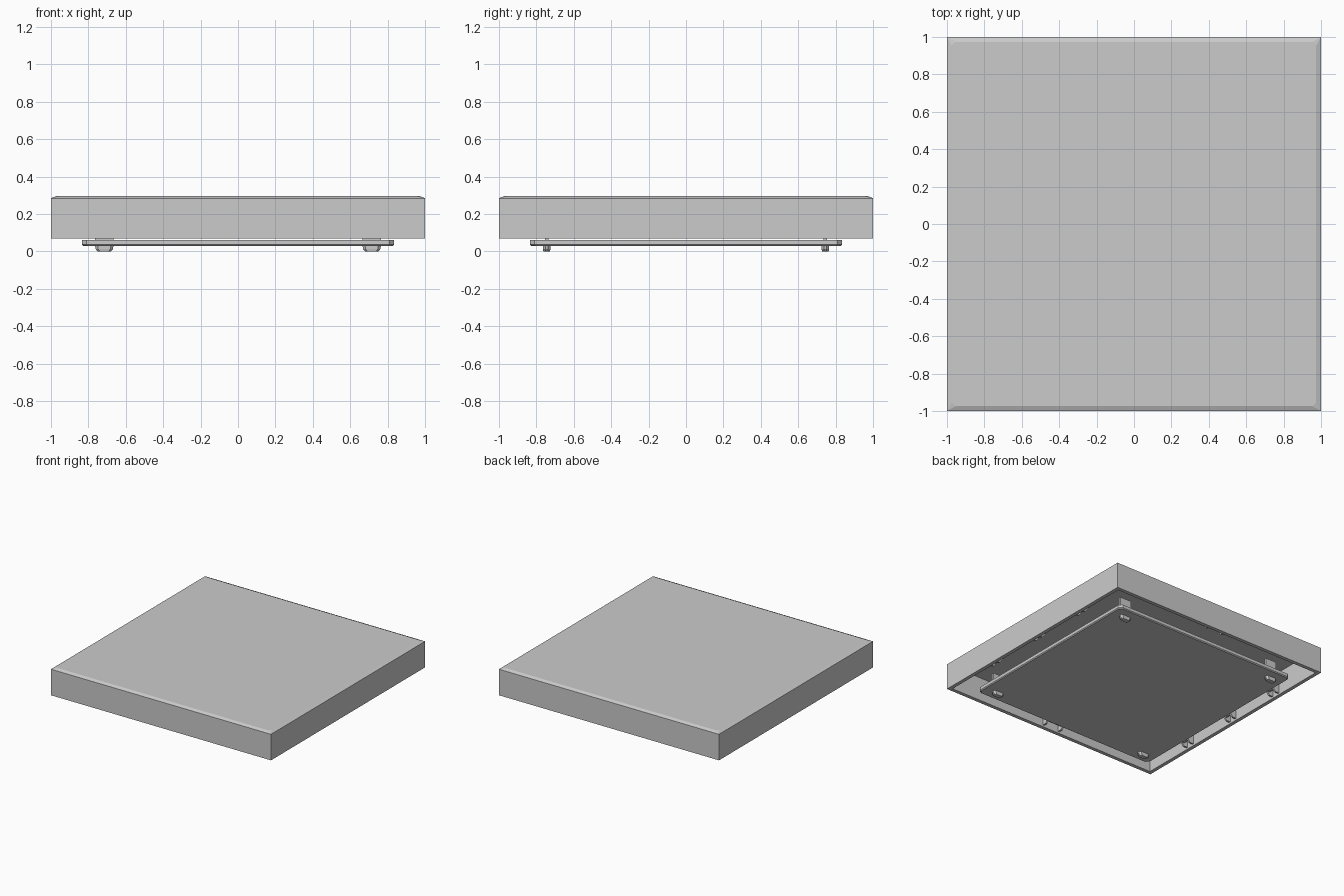
import bpy
import bmesh

cube = bpy.data.objects.get("Cube")
if cube:
    bpy.data.objects.remove(cube, do_unlink=True)

grey = bpy.data.materials.new("plain_grey")
grey.use_nodes = True
COLOR = (0.6, 0.6, 0.6, 1)
grey.diffuse_color = COLOR
grey.node_tree.nodes["Principled BSDF"].inputs["Base Color"].default_value = COLOR


def finish(name, bm):
    bmesh.ops.remove_doubles(bm, verts=bm.verts, dist=1e-5)
    bmesh.ops.recalc_face_normals(bm, faces=bm.faces)
    mesh = bpy.data.meshes.new(name)
    bm.to_mesh(mesh)
    bm.free()
    mesh.materials.append(grey)
    obj = bpy.data.objects.new(name, mesh)
    bpy.context.collection.objects.link(obj)
    return obj


def stack(name, rings, center=(0, 0)):
    """Loft cut-corner rectangles (half x, half y, corner cut, z), capped at both ends."""
    bm = bmesh.new()
    loops = []
    for hx, hy, c, z in rings:
        pts = []
        for sx, sy in ((1, 1), (-1, 1), (-1, -1), (1, -1)):
            pair = [(sx * hx, sy * (hy - c)), (sx * (hx - c), sy * hy)]
            pts += pair if sx * sy > 0 else pair[::-1]
        loops.append([bm.verts.new((center[0] + x, center[1] + y, z)) for x, y in pts])
    for a, b in zip(loops, loops[1:]):
        for i in range(len(a)):
            j = (i + 1) % len(a)
            bm.faces.new((a[i], a[j], b[j], b[i]))
    bm.faces.new(loops[0])
    bm.faces.new(loops[-1])
    return finish(name, bm)


def box(name, center, size):
    x, y, z = center
    w, d, h = (s / 2 for s in size)
    return stack(name, [(w, d, 0, z - h), (w, d, 0, z + h)], (x, y))


def fin(name, wall, along, axis, thick=0.014):
    """Tapered gusset running from the wall inward, thin along the wall."""
    s = 1 if wall > 0 else -1
    profile = [(0.975, 0.085), (0.935, 0.085), (0.86, 0.18), (0.86, 0.27), (0.975, 0.27)]
    bm = bmesh.new()
    sides = []
    for t in (along - thick / 2, along + thick / 2):
        sides.append([bm.verts.new((s * r, t, z) if axis == "x" else (t, s * r, z))
                      for r, z in profile])
        bm.faces.new(sides[-1])
    for i in range(len(profile)):
        j = (i + 1) % len(profile)
        bm.faces.new((sides[0][i], sides[0][j], sides[1][j], sides[1][i]))
    finish(name, bm)


# Hollow cover: ceiling, inner wall, bottom rim, outer wall, chamfered top
stack("cover", [(0.97, 0.97, 0, 0.265), (0.97, 0.97, 0, 0.07), (1, 1, 0, 0.07),
                (1, 1, 0, 0.284), (0.974, 0.974, 0.02, 0.295)])

# Base plate hanging below the cover
stack("base_plate", [(0.828, 0.828, 0.025, 0.03), (0.835, 0.835, 0.025, 0.037),
                     (0.835, 0.835, 0.025, 0.062)])

# Corner tabs: thin hanger above the plate, rounded foot below
for sx, side in ((1, "left"), (-1, "right")):
    for sy, end in ((-1, "front"), (1, "back")):
        x, y = sx * 0.715, sy * 0.745
        box(f"hanger_{end}_{side}", (x, y, 0.12), (0.1, 0.02, 0.12))
        stack(f"foot_{end}_{side}", [(0.035, 0.018, 0.012, 0), (0.046, 0.02, 0.014, 0.012),
                                     (0.05, 0.02, 0.014, 0.035)], (x, y))

# Wall clips: paired fins joined by a web
for sx, side in ((1, "left"), (-1, "right")):
    for n, y in enumerate((-0.5, 0, 0.5)):
        for d in (-0.035, 0.035):
            fin(f"clip_fin_{side}", sx, y + d, "x")
        box(f"clip_web_{side}_{n}", (sx * 0.93, y, 0.19), (0.014, 0.07, 0.16))
for sy, end in ((-1, "front"), (1, "back")):
    for d in (-0.075, 0.075):
        fin(f"clip_fin_{end}", sy, d, "y")
    box(f"clip_web_{end}", (0, sy * 0.93, 0.19), (0.15, 0.014, 0.16))
